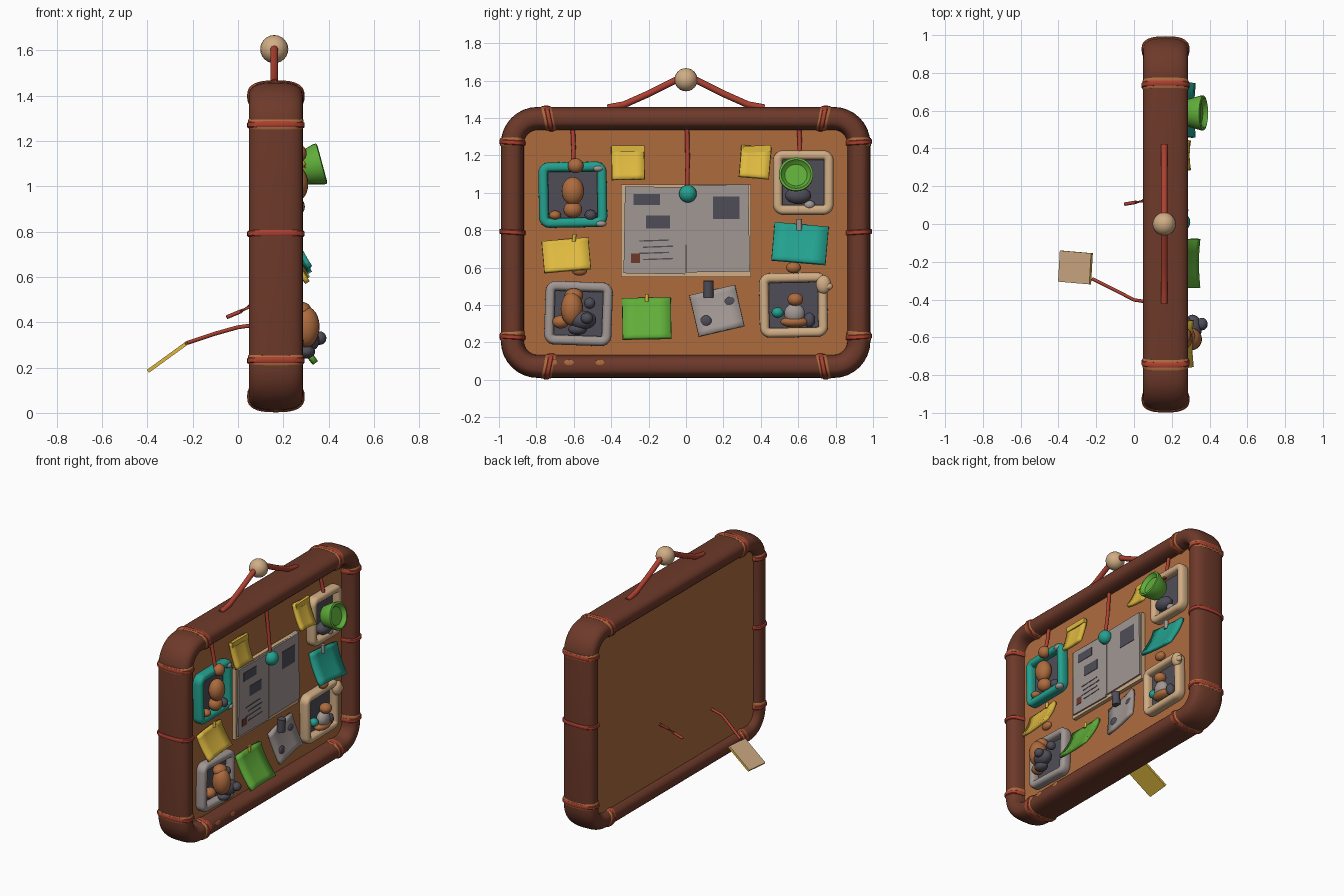
import bpy, bmesh, math
from mathutils import Vector, Matrix

if "Cube" in bpy.data.objects:
    bpy.data.objects.remove(bpy.data.objects["Cube"])


def material(name, r, g, b):
    m = bpy.data.materials.new(name)
    m.diffuse_color = [(c / 255) ** 2.2 for c in (r, g, b)] + [1]
    m.use_nodes = True
    m.node_tree.nodes["Principled BSDF"].inputs["Base Color"].default_value = m.diffuse_color
    return m


WOOD = material("dark wood", 109, 60, 46)
CORK = material("cork brown", 172, 107, 64)
RED = material("red cord", 172, 66, 52)
CREAM = material("cream", 208, 172, 132)
TEAL = material("teal", 40, 160, 142)
YELLOW = material("yellow", 222, 184, 66)
GREEN = material("green", 96, 172, 60)
GREY = material("light grey", 160, 150, 146)
DARK = material("dark grey", 80, 78, 88)


def finish(name, bm, mat):
    bmesh.ops.recalc_face_normals(bm, faces=bm.faces)
    me = bpy.data.meshes.new(name)
    bm.to_mesh(me)
    bm.free()
    me.materials.append(mat)
    me.shade_smooth()
    me.set_sharp_from_angle(angle=math.radians(40))
    ob = bpy.data.objects.new(name, me)
    bpy.context.collection.objects.link(ob)
    return ob


def loft(name, rings, mat, closed=False):
    bm = bmesh.new()
    vs = [[bm.verts.new(p) for p in r] for r in rings]
    n = len(vs[0])
    for i in range(len(vs) if closed else len(vs) - 1):
        a, b = vs[i], vs[(i + 1) % len(vs)]
        for j in range(n):
            k = (j + 1) % n
            bm.faces.new((a[j], a[k], b[k], b[j]))
    if not closed:
        bm.faces.new(vs[0])
        bm.faces.new(vs[-1])
    return finish(name, bm, mat)


def section(a, b, n, count=32):
    # superellipse cross-section
    out = []
    for i in range(count):
        t = 2 * math.pi * i / count
        c, s = math.cos(t), math.sin(t)
        out.append((a * math.copysign(abs(c) ** (2 / n), c), b * math.copysign(abs(s) ** (2 / n), s)))
    return out


def border(name, cx, cy, cz, w, h, rad, a, b, n, mat, rot=0.0):
    # closed rounded-rectangle moulding; w and h measure its centre line
    rot, rings = math.radians(rot), []
    for q, (sy, sz) in enumerate(((1, 1), (-1, 1), (-1, -1), (1, -1))):
        for i in range(9):
            t = math.pi / 2 * (q + i / 8)
            ring = []
            for px, pr in section(a, b, n):
                u = sy * (w / 2 - rad) + (rad + pr) * math.cos(t)
                v = sz * (h / 2 - rad) + (rad + pr) * math.sin(t)
                ring.append((cx + px, cy + u * math.cos(rot) - v * math.sin(rot),
                             cz + u * math.sin(rot) + v * math.cos(rot)))
            rings.append(ring)
    return loft(name, rings, mat, True)


def tube(name, pts, r, mat, sides=10):
    pts, rings = [Vector(p) for p in pts], []
    for i, p in enumerate(pts):
        d = (pts[min(i + 1, len(pts) - 1)] - pts[max(i - 1, 0)]).normalized()
        u = d.cross(Vector((1, 0, 0) if abs(d.x) < 0.8 else (0, 0, 1))).normalized()
        v = d.cross(u)
        rings.append([p + r * (u * math.cos(2 * math.pi * k / sides) + v * math.sin(2 * math.pi * k / sides))
                      for k in range(sides)])
    return loft(name, rings, mat)


def ball(name, x, y, z, rx, ry, rz, mat):
    bm = bmesh.new()
    bmesh.ops.create_uvsphere(bm, u_segments=20, v_segments=12, radius=1)
    bm.transform(Matrix.Translation((x, y, z)) @ Matrix.Diagonal((rx, ry, rz, 1)))
    return finish(name, bm, mat)


def plate(name, x, y, z, t, w, h, mat, rot=0.0):
    bm = bmesh.new()
    bmesh.ops.create_cube(bm, size=1)
    bm.transform(Matrix.Translation((x, y, z)) @ Matrix.Rotation(math.radians(rot), 4, 'X')
                 @ Matrix.Diagonal((t, w, h, 1)))
    return finish(name, bm, mat)


def note(name, y, z, w, h, rot, x0, x1, mat):
    # paper pinned at the top (depth x0), curling out at the bottom (depth x1)
    bm = bmesh.new()
    bmesh.ops.create_grid(bm, x_segments=4, y_segments=8, size=0.5)
    m = Matrix.Translation((0, y, z)) @ Matrix.Rotation(math.radians(rot), 4, 'X')
    for v in bm.verts:
        u, t = v.co.x, v.co.y
        v.co = m @ Vector((x0 + (x1 - x0) * (0.5 - t) ** 1.4 + 0.03 * u * u, u * w, t * h))
    ob = finish(name, bm, mat)
    mod = ob.modifiers.new("thickness", 'SOLIDIFY')
    mod.thickness, mod.offset = 0.022, 0
    return ob


# board and big frame
border("outer_frame", 0.167, -0.002, 0.735, 1.852, 1.325, 0.135, 0.119, 0.062, 2.7, WOOD)
plate("cork_board", 0.145, 0, 0.735, 0.11, 1.80, 1.26, CORK)


# cord bindings around the frame
def binding(name, y, z, along_z, width, grow, mat, lean=0.0):
    rings = []
    for d, s in ((-1, 0.96), (-0.7, 1), (0.7, 1), (1, 0.96)):
        ring = []
        for px, pr in section(0.119 + grow, 0.062 + grow, 2.7):
            o = d * width / 2 + lean * pr
            ring.append((0.167 + px * s, y + pr * s, z + o) if along_z else (0.167 + px * s, y + o, z + pr * s))
        rings.append(ring)
    loft(name, rings, mat)


for s in (-1, 1):
    for z in (0.23, 0.79, 1.27):
        binding("side_binding", s * 0.926 - 0.002, z, True, 0.026, 0.008, RED, 0.06 * s)
        if z != 0.79:
            binding("side_binding_edge", s * 0.926 - 0.002, z + 0.006, True, 0.044, 0.004, CORK, -0.06 * s)
    for z in (0.0725, 1.3975):
        lean = 0.2 * s * (1 if z > 1 else -1)
        binding("rail_binding", s * 0.733, z, False, 0.028, 0.008, RED, lean)
        binding("rail_binding_edge", s * 0.735, z, False, 0.055, 0.004, CORK, lean)
for y, w in ((-0.71, 0.05), (-0.625, 0.06), (-0.46, 0.055)):
    ball("worn_patch", 0.281, y, 0.09, 0.006, w / 2, 0.018, CORK)

# hanging cord
for s in (-1, 1):
    tube("hanger_cord", [(0.16, s * 0.42, 1.455), (0.16, s * 0.33, 1.472), (0.16, s * 0.2, 1.53),
                         (0.16, s * 0.04, 1.61)], 0.018, RED)
ball("hanger_bead", 0.16, 0, 1.605, 0.062, 0.062, 0.062, CREAM)

# small picture frames: y, z, width, height, colour, tilt
for y, z, w, h, mat, rot in ((-0.605, 0.99, 0.365, 0.35, TEAL, 1), (0.627, 1.055, 0.325, 0.345, CREAM, 0),
                             (-0.575, 0.355, 0.36, 0.34, GREY, -2), (0.575, 0.4, 0.365, 0.345, CREAM, 1)):
    border("picture_frame", 0.228, y, z, w - 0.052, h - 0.052, 0.03, 0.036, 0.026, 2.6, mat, rot)
    plate("picture_backing", 0.206, y, z, 0.02, w - 0.05, h - 0.05, DARK, rot)

# figures and ornaments inside the frames: x, y, z, rx, ry, rz, colour
for b in ((0.26, -0.605, 1.01, 0.05, 0.06, 0.075, CORK), (0.25, -0.605, 0.91, 0.045, 0.05, 0.045, CORK),
          (0.265, -0.59, 1.145, 0.038, 0.042, 0.04, CORK), (0.24, -0.70, 0.88, 0.035, 0.032, 0.025, CORK),
          (0.24, -0.51, 0.88, 0.035, 0.032, 0.03, DARK), (0.25, -0.455, 0.835, 0.025, 0.03, 0.018, GREY),
          (0.25, -0.47, 1.13, 0.025, 0.03, 0.018, GREY),
          (0.25, 0.60, 0.985, 0.045, 0.07, 0.045, DARK), (0.24, 0.66, 0.935, 0.03, 0.03, 0.025, GREY),
          (0.30, -0.61, 0.38, 0.06, 0.06, 0.09, CORK), (0.28, -0.60, 0.45, 0.045, 0.05, 0.04, CORK),
          (0.25, -0.67, 0.31, 0.04, 0.045, 0.035, CORK), (0.31, -0.55, 0.32, 0.05, 0.07, 0.05, DARK),
          (0.36, -0.53, 0.33, 0.03, 0.033, 0.03, DARK), (0.30, -0.58, 0.27, 0.04, 0.05, 0.03, DARK),
          (0.27, -0.515, 0.41, 0.03, 0.03, 0.03, DARK),
          (0.26, -0.57, 0.585, 0.025, 0.042, 0.028, CORK), (0.26, 0.575, 0.60, 0.03, 0.04, 0.03, CORK),
          (0.27, 0.585, 0.43, 0.04, 0.042, 0.035, CORK), (0.255, 0.58, 0.355, 0.04, 0.055, 0.055, GREY),
          (0.245, 0.49, 0.36, 0.03, 0.032, 0.028, TEAL), (0.25, 0.58, 0.31, 0.045, 0.075, 0.03, CORK),
          (0.245, 0.66, 0.32, 0.03, 0.03, 0.04, DARK),
          (0.255, 0.735, 0.51, 0.03, 0.04, 0.05, CREAM), (0.26, 0.76, 0.50, 0.02, 0.025, 0.02, CREAM)):
    ball("ornament", *b)

# green cup hanging over the upper right picture
axis = Vector((0.965, 0, 0.26))
up = Vector((-0.26, 0, 0.965))
loft("green_cup", [[Vector((0.368, 0.588, 1.1)) + axis * h + r * (up * math.sin(k * math.pi / 12)
                    + Vector((0, 1, 0)) * math.cos(k * math.pi / 12)) for k in range(24)]
                   for r, h in ((0.055, -0.11), (0.07, -0.095), (0.092, -0.015), (0.092, 0), (0.08, 0.004),
                                (0.072, -0.008), (0.06, -0.02))], GREEN)

# open booklet in the middle
plate("booklet_cover", 0.212, 0, 0.797, 0.03, 0.695, 0.495, CREAM)
plate("left_page", 0.224, -0.165, 0.80, 0.028, 0.33, 0.465, GREY, -1)
plate("right_page", 0.224, 0.17, 0.81, 0.028, 0.335, 0.465, GREY, 1)
plate("page_fold", 0.237, 0.005, 0.80, 0.008, 0.012, 0.45, GREY)
for y, z, w, h in ((-0.21, 0.965, 0.14, 0.06), (-0.15, 0.845, 0.13, 0.07), (0.215, 0.92, 0.14, 0.12)):
    plate("printed_picture", 0.237, y, z, 0.008, w, h, DARK)
for i in range(4):
    plate("printed_line", 0.237, -0.17 + 0.02 * (i % 2), 0.745 - 0.033 * i, 0.006, 0.16, 0.007, DARK, 2)
plate("printed_spot", 0.237, -0.27, 0.65, 0.007, 0.05, 0.05, WOOD)

# loose notes
note("yellow_note_top_left", -0.31, 1.16, 0.175, 0.175, 1, 0.213, 0.26, YELLOW)
note("yellow_note_top_right", 0.37, 1.165, 0.16, 0.165, -5, 0.215, 0.285, YELLOW)
note("yellow_note_left", -0.64, 0.668, 0.25, 0.165, 5, 0.22, 0.30, YELLOW)
note("teal_note", 0.61, 0.73, 0.29, 0.2, -5, 0.22, 0.31, TEAL)
note("green_note", -0.21, 0.33, 0.26, 0.215, 1, 0.22, 0.335, GREEN)
note("grey_tag", 0.165, 0.37, 0.25, 0.225, 13, 0.22, 0.27, GREY)
plate("yellow_strip", 0.228, -0.31, 1.235, 0.02, 0.175, 0.035, YELLOW)
plate("yellow_strip", 0.23, 0.38, 1.235, 0.02, 0.15, 0.035, YELLOW, 3)

# pins and tag spots
tube("tag_pin", [(0.25, 0.12, 0.44), (0.255, 0.12, 0.53)], 0.027, DARK, 14)
ball("tag_spot", 0.24, 0.24, 0.415, 0.012, 0.035, 0.03, DARK)
ball("tag_spot", 0.263, 0.107, 0.315, 0.012, 0.03, 0.03, DARK)
tube("teal_note_pin", [(0.235, 0.605, 0.80), (0.235, 0.605, 0.86)], 0.014, GREY)
tube("green_note_pin", [(0.235, -0.21, 0.42), (0.235, -0.21, 0.46)], 0.01, YELLOW)
tube("yellow_note_pin", [(0.235, -0.60, 0.74), (0.235, -0.595, 0.78)], 0.01, YELLOW)
ball("booklet_pin", 0.253, 0.01, 0.995, 0.045, 0.047, 0.047, TEAL)

# hanging strings on the cork
for y, z0, z1 in ((0.005, 1.345, 1.0), (-0.605, 1.335, 1.15), (0.605, 1.335, 1.17)):
    tube("red_string", [(0.215, y, z0), (0.23, y + 0.004, (z0 + z1) / 2), (0.25, y, z1)], 0.012, RED)

# stray strings and paper tag behind the board
tube("back_string", [(0.09, -0.415, 0.39), (0.0, -0.402, 0.378), (-0.1, -0.35, 0.35), (-0.22, -0.29, 0.31)],
     0.009, RED)
tube("back_string_short", [(0.085, 0.17, 0.51), (0.05, 0.122, 0.468), (0.01, 0.115, 0.447), (-0.05, 0.105, 0.422)],
     0.009, RED)
bm = bmesh.new()
bmesh.ops.create_cube(bm, size=1)
bm.transform(Matrix.Translation((-0.31, -0.23, 0.247)) @ Matrix.Rotation(math.radians(-36), 4, 'Y')
             @ Matrix.Rotation(math.radians(-4), 4, 'Z') @ Matrix.Diagonal((0.205, 0.165, 0.016, 1)))
tag = finish("back_tag", bm, YELLOW)
tag.data.materials.append(CREAM)
for p in tag.data.polygons:
    p.material_index = 1 if p.normal.z > 0.7 else 0
